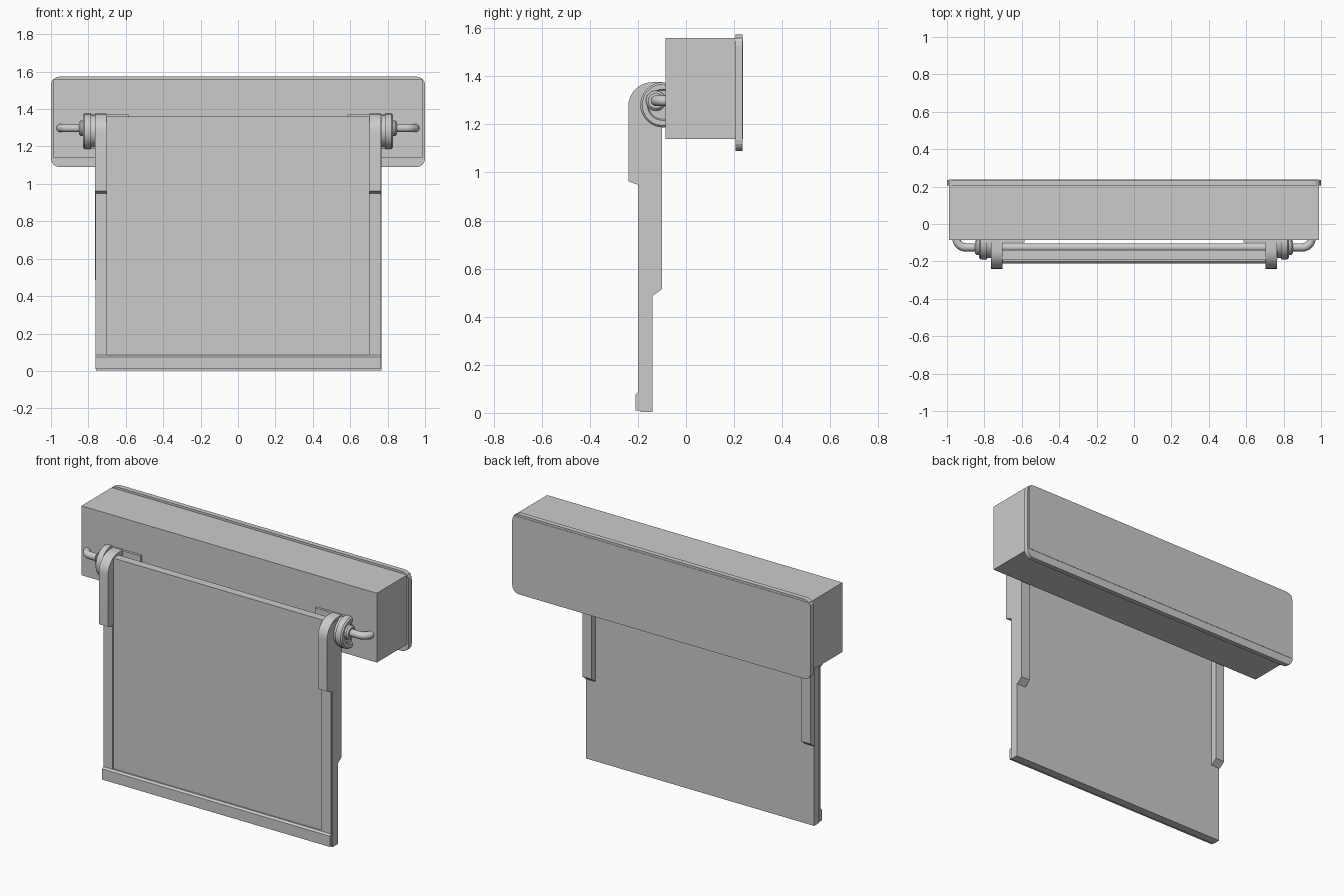
import bpy, bmesh
from math import sin, cos, pi, radians

if "Cube" in bpy.data.objects:
    bpy.data.objects.remove(bpy.data.objects["Cube"])


def make(name, bm, smooth=False):
    bmesh.ops.recalc_face_normals(bm, faces=bm.faces)
    me = bpy.data.meshes.new(name)
    bm.to_mesh(me)
    bm.free()
    ob = bpy.data.objects.new(name, me)
    bpy.context.collection.objects.link(ob)
    if smooth:
        bpy.ops.object.select_all(action='DESELECT')
        ob.select_set(True)
        bpy.context.view_layer.objects.active = ob
        bpy.ops.object.shade_smooth_by_angle(angle=radians(35))
    return ob


def prism(name, pts, axis, a, b, smooth=False):
    """Extrude a closed profile along x (pts are y,z) or y (pts are x,z)."""
    bm = bmesh.new()
    place = (lambda p, t: (t, p[0], p[1])) if axis == 'x' else (lambda p, t: (p[0], t, p[1]))
    face = bm.faces.new([bm.verts.new(place(p, a)) for p in pts])
    out = bmesh.ops.extrude_face_region(bm, geom=[face])
    d = (b - a, 0, 0) if axis == 'x' else (0, b - a, 0)
    bmesh.ops.translate(bm, vec=d, verts=[v for v in out['geom'] if isinstance(v, bmesh.types.BMVert)])
    return make(name, bm, smooth)


def box(name, x0, x1, y0, y1, z0, z1):
    return prism(name, [(y0, z0), (y1, z0), (y1, z1), (y0, z1)], 'x', x0, x1)


def arc(cx, cy, r, a0, a1, n):
    return [(cx + r * cos(radians(a0 + (a1 - a0) * i / n)),
             cy + r * sin(radians(a0 + (a1 - a0) * i / n))) for i in range(n + 1)]


def lathe_x(name, profile, cy, cz, n=32):
    """Turn (x, radius) points about an axis along x."""
    bm = bmesh.new()
    rings = [[bm.verts.new((x, cy + r * cos(2 * pi * i / n), cz + r * sin(2 * pi * i / n)))
              for i in range(n)] for x, r in profile]
    for p, q in zip(rings, rings[1:]):
        for i in range(n):
            bm.faces.new((p[i], p[(i + 1) % n], q[(i + 1) % n], q[i]))
    bm.faces.new(rings[0])
    bm.faces.new(rings[-1])
    return make(name, bm, True)


# Housing and rounded back plate
box("housing", -0.99, 0.99, -0.085, 0.237, 1.14, 1.56)
r = 0.045
corners = [(1 - r, 1.573 - r, 0), (-1 + r, 1.573 - r, 90), (-1 + r, 1.09 + r, 180), (1 - r, 1.09 + r, 270)]
outline = [p for x, z, a in corners for p in arc(x, z, r, a, a + 90, 4)]
prism("back_plate", outline, 'y', 0.205, 0.235)

# Hanging panel with bottom strip
box("panel", -0.76, 0.768, -0.19, -0.14, 0.003, 1.36)
prism("bottom_strip", [(-0.185, 0.01), (-0.21, 0.01), (-0.21, 0.075), (-0.2, 0.085), (-0.185, 0.085)],
      'x', -0.763, 0.763)

# Carrying rod: straight across, ends bent back into the housing
path = [(x, y) for x, y in arc(0.9, -0.075, 0.05, -90, 0, 8)] + [(0.95, -0.06)]
pts = [(-x, y) for x, y in reversed(path)] + path
cu = bpy.data.curves.new("rod", 'CURVE')
cu.dimensions = '3D'
cu.bevel_depth = 0.022
cu.bevel_resolution = 3
cu.use_fill_caps = True
sp = cu.splines.new('POLY')
sp.points.add(len(pts) - 1)
for p, (x, y) in zip(sp.points, pts):
    p.co = (x, y, 1.298, 1)
sp.use_smooth = True
bpy.context.collection.objects.link(bpy.data.objects.new("rod", cu))

# Hook strap profile: front leg, arch over the rod, back leg
strap = ([(-0.19, 0.945), (-0.24, 0.963)] + arc(-0.14, 1.275, 0.1, 180, 90, 8)
         + [(-0.1, 1.375), (-0.1, 1.2), (-0.1, 0.515), (-0.14, 0.485), (-0.14, 1.31)]
         + [(-0.15, 1.33), (-0.17, 1.335), (-0.19, 1.31)])

# Side parts, repeated left and right
for s, side in ((-1, "left"), (1, "right")):
    prism(side + "_hook", strap, 'x', s * 0.703, s * 0.765, True)
    box(side + "_edge_strip", s * 0.70, s * 0.763, -0.2, -0.185, 0.08, 0.96)
    box(side + "_mount_plate", s * 0.585, s * 0.82, -0.1, -0.08, 1.19, 1.37)
    lathe_x(side + "_disc", [(s * 0.765, 0.085), (s * 0.785, 0.085), (s * 0.785, 0.094),
                             (s * 0.82, 0.094), (s * 0.828, 0.086), (s * 0.828, 0.065),
                             (s * 0.82, 0.06)], -0.096, 1.281)
    lathe_x(side + "_collar", [(s * 0.81, 0.042), (s * 0.84, 0.042), (s * 0.85, 0.032)],
            -0.125, 1.298, 20)
